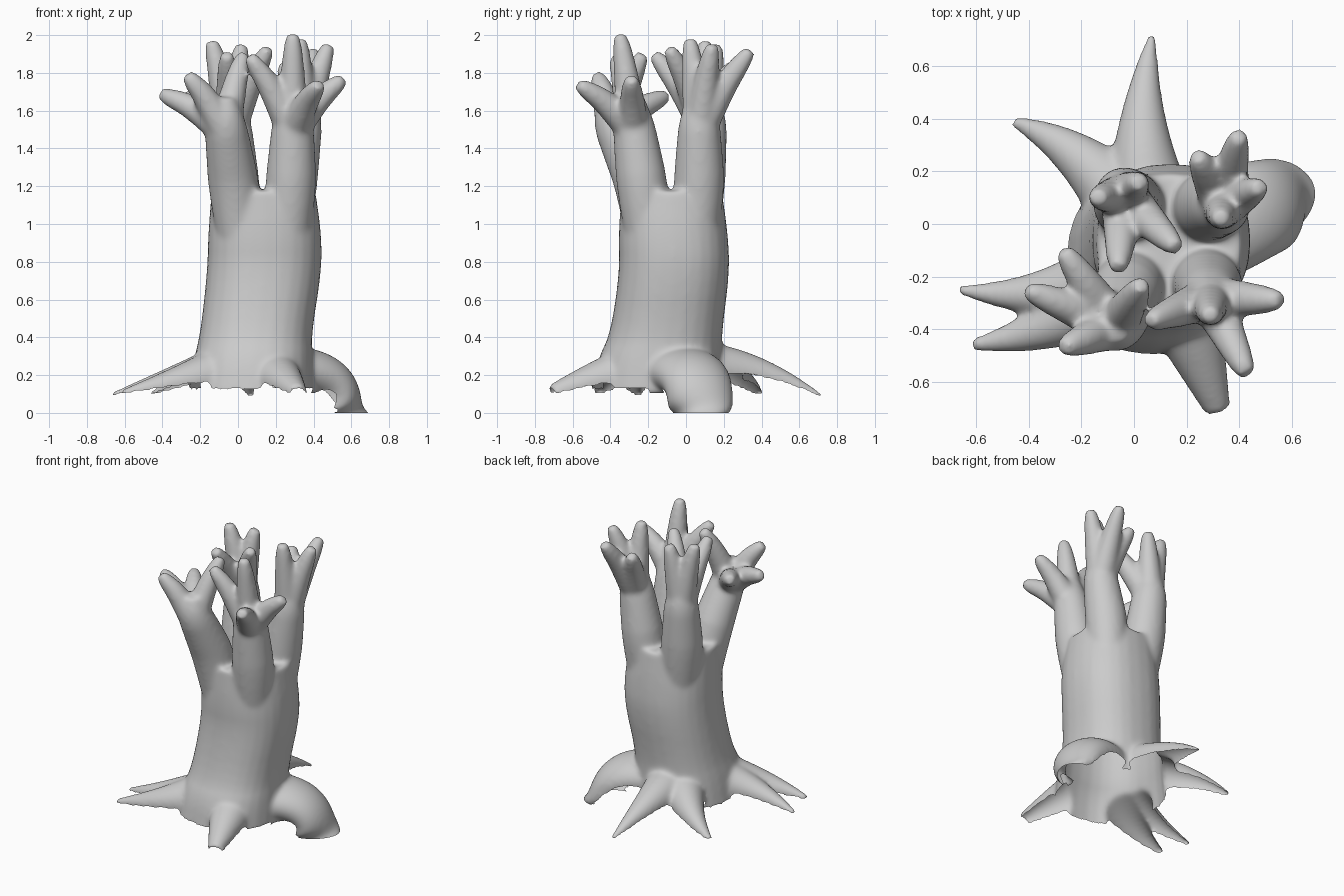
import bpy, bmesh, math
from mathutils import Vector

if "Cube" in bpy.data.objects:
    bpy.data.objects.remove(bpy.data.objects["Cube"])

bm = bmesh.new()
N = 28


def chaikin(pts):
    """Round off a list of points, keeping the ends."""
    pts = [Vector(p) for p in pts]
    for _ in range(2):
        out = [pts[0]]
        for a, b in zip(pts, pts[1:]):
            out += [a.lerp(b, 0.25), a.lerp(b, 0.75)]
        pts = out + [pts[-1]]
    return pts


def skin(rings):
    """Close a stack of point rings into a capped shell."""
    vs = [[bm.verts.new(p) for p in r] for r in rings]
    for a, b in zip(vs, vs[1:]):
        for i in range(N):
            j = (i + 1) % N
            bm.faces.new((a[i], a[j], b[j], b[i]))
    bm.faces.new(vs[0][::-1])
    bm.faces.new(vs[-1])


def tube(path, radii, ref, wide=1.0):
    """Tapered tube along a path; wide stretches it sideways."""
    pts = chaikin([(*p, r) for p, r in zip(path, radii)])
    path, radii = [p.xyz for p in pts], [p[3] for p in pts]
    rings = []
    for i, (c, r) in enumerate(zip(path, radii)):
        t = (path[min(i + 1, len(path) - 1)] - path[max(i - 1, 0)]).normalized()
        s = t.cross(ref).normalized()
        u = s.cross(t)
        rings.append([c + s * r * wide * math.cos(k * math.tau / N)
                      + u * r * math.sin(k * math.tau / N) for k in range(N)])
    skin(rings)


def squarish(v):
    return math.copysign(abs(v) ** 0.85, v)


# Trunk with flared foot: height and centre, then half width and half depth
heights = [(0.10, 0.07, -0.15), (0.28, 0.08, -0.14), (0.42, 0.095, -0.105), (0.75, 0.14, -0.06),
           (0.95, 0.142, -0.068), (1.175, 0.135, -0.075)]
halves = [(0.33, 0.35, 0), (0.315, 0.33, 0), (0.295, 0.295, 0), (0.303, 0.292, 0),
          (0.30, 0.29, 0), (0.275, 0.265, 0)]
rings = []
for (z, cx, cy), (rx, ry, _) in zip(chaikin(heights), chaikin(halves)):
    angles = [k * math.tau / N for k in range(N)]
    rings.append([Vector((cx + rx * squarish(math.cos(a)), cy + ry * squarish(math.sin(a)), z))
                  for a in angles])
skin(rings)


def limb(sx, sy, elbow, tips):
    """Limb rising from one corner of the trunk, ending in a hand of fingers."""
    split = Vector((0.13 + 0.15 * sx, -0.08 + 0.15 * sy, 1.19))
    base = Vector((0.14 + 0.10 * sx, -0.07 + 0.10 * sy, 0.7))
    e = Vector((*elbow, 1.55))
    bend = split.lerp(e, 0.58)
    path = [base, split, bend, e, e + Vector((0, 0, 0.12))]
    up = Vector((0.02, 1, 0))
    tube(path, [0.11, 0.138, 0.122, 0.108, 0.06], up)
    for tip in tips:
        t = Vector(tip)
        mid = e.lerp(t, 0.52)
        start = e.lerp(mid, 0.1) - Vector((0, 0, 0.05))
        tube([start, mid, mid.lerp(t, 0.7), t], [0.085, 0.066, 0.05, 0.032], up)


limb(-1, -1, (-0.07, -0.39), [(-0.27, -0.10, 1.68), (-0.41, -0.25, 1.69),
                              (-0.27, -0.47, 1.79), (0.03, -0.23, 1.90)])
limb(1, -1, (0.29, -0.28), [(0.43, -0.57, 1.74), (0.56, -0.29, 1.77),
                            (0.06, -0.37, 1.89), (0.29, -0.35, 2.005)])
limb(1, 1, (0.34, 0.07), [(0.24, 0.26, 1.85), (0.40, 0.34, 1.92),
                          (0.48, 0.14, 1.95), (0.33, 0.02, 1.98)])
limb(-1, 1, (-0.04, 0.11), [(-0.14, 0.10, 1.97), (0.02, 0.16, 1.95),
                            (-0.06, -0.17, 1.90), (0.16, -0.09, 1.93)])


def root(ctrl, tip, r0, r1, wide=1.0):
    """Root arching out of the trunk foot along a quadratic curve."""
    c, t = Vector(ctrl), Vector(tip)
    s = Vector((0.1, -0.1, 0.22)).lerp(Vector((c.x, c.y, 0.2)), 0.35)
    steps = [k / 8 for k in range(9)]
    path = [s * (1 - k) ** 2 + c * 2 * k * (1 - k) + t * k * k for k in steps]
    tube(path, [r0 + (r1 - r0) * k for k in steps], Vector((0, 0, 1)), wide)


root((0.24, -0.48, 0.17), (0.32, -0.71, 0.10), 0.17, 0.05)           # front
root((0.56, 0.10, 0.23), (0.55, 0.07, -0.05), 0.14, 0.11, 1.5)       # thick right
root((0.0, 0.36, 0.26), (0.07, 0.72, 0.08), 0.17, 0.018)             # back fork
root((-0.20, 0.30, 0.19), (-0.46, 0.39, 0.09), 0.16, 0.022)
root((-0.30, -0.31, 0.17), (-0.67, -0.25, 0.09), 0.17, 0.018)        # left fork
root((-0.28, -0.42, 0.16), (-0.62, -0.46, 0.10), 0.17, 0.022)

bmesh.ops.recalc_face_normals(bm, faces=bm.faces)
src = bpy.data.meshes.new("tree_stump_shells")
bm.to_mesh(src)
bm.free()
obj = bpy.data.objects.new("tree_stump", src)
bpy.context.collection.objects.link(obj)

# Fuse the shells into one smooth skin
rm = obj.modifiers.new("fuse", 'REMESH')
rm.mode = 'VOXEL'
rm.voxel_size = 0.013
sm = obj.modifiers.new("soften", 'SMOOTH')
sm.factor = 0.5
sm.iterations = 16
dg = bpy.context.evaluated_depsgraph_get()
mesh = bpy.data.meshes.new_from_object(obj.evaluated_get(dg))
obj.modifiers.clear()
obj.data = mesh

# Open the underside: hollow skirt and roots, thick root cut at the ground
bm = bmesh.new()
bm.from_mesh(mesh)
bmesh.ops.bisect_plane(bm, geom=bm.verts[:] + bm.edges[:] + bm.faces[:], plane_co=(0, 0, 0),
                       plane_no=(0, 0, -1), clear_outer=True)
bm.normal_update()
under = []
for f in bm.faces:
    c = f.calc_center_median()
    if c.z > 0.3:
        continue
    if c.x > 0.37 and c.y > -0.2:
        cut = f.normal.dot(Vector((-0.8, 0, -0.6))) > 0.35
    else:
        foot = math.hypot(c.x - 0.06, c.y + 0.13) < 0.38
        cut = f.normal.z < -0.15 or (foot and c.z < 0.12)
    if cut:
        under.append(f)
bmesh.ops.delete(bm, geom=under, context='FACES')

# Keep only the main skin, dropping loose scraps of the underside
seen, best = set(), set()
for f in bm.faces:
    if f in seen:
        continue
    island, stack = {f}, [f]
    while stack:
        for e in stack.pop().edges:
            for g in e.link_faces:
                if g not in island:
                    island.add(g)
                    stack.append(g)
    seen |= island
    best = max(best, island, key=len)
bmesh.ops.delete(bm, geom=[f for f in bm.faces if f not in best], context='FACES')
# Even out the cut rim
rim = [v for v in bm.verts if v.is_boundary and v.co.z > 0.03]
for _ in range(6):
    bmesh.ops.smooth_vert(bm, verts=rim, factor=0.5, use_axis_x=True, use_axis_y=True, use_axis_z=True)
for f in bm.faces:
    f.smooth = True
bm.to_mesh(mesh)
bm.free()
